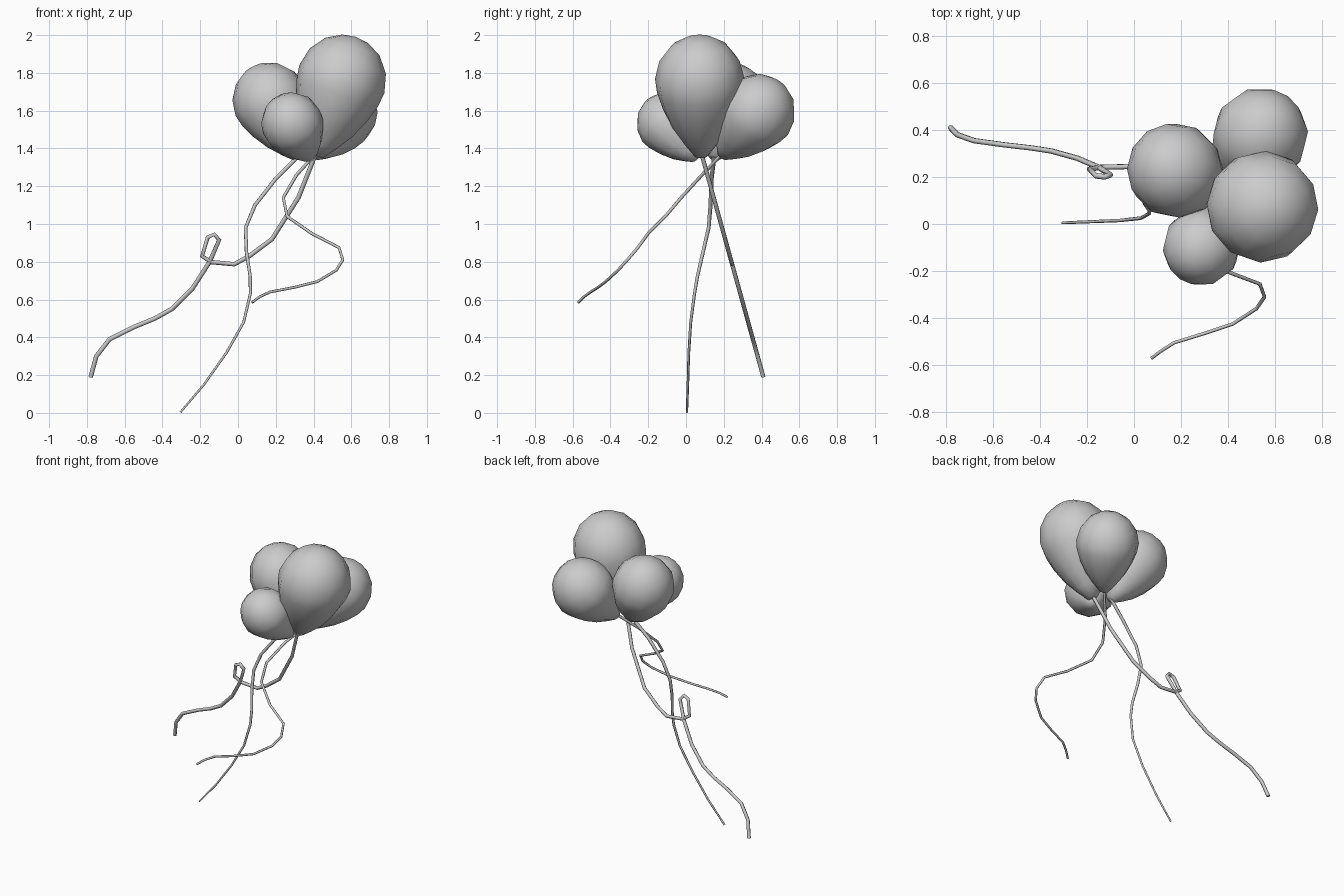
import bpy, bmesh, math
from mathutils import Vector

if "Cube" in bpy.data.objects:
    bpy.data.objects.remove(bpy.data.objects["Cube"])


def balloon(name, tip, centre, radius, sides=12):
    """Teardrop lathed around the line from its tip through its round centre."""
    tip, centre = Vector(tip), Vector(centre)
    axis = centre - tip
    reach = axis.length
    rot = axis.to_track_quat('Z', 'Y')
    # height along the axis, radius
    profile = [(t * reach, r * radius) for t, r in
               [(0.0, 0.15), (0.16, 0.38), (0.36, 0.63), (0.6, 0.84), (0.82, 0.97), (1.0, 1.01)]]
    for deg in (25, 50, 72):
        a = math.radians(deg)
        profile.append((reach + radius * math.sin(a), radius * math.cos(a)))
    bm = bmesh.new()
    rings = []
    for h, r in profile:
        rings.append([bm.verts.new(tip + rot @ Vector((r * math.cos(2 * math.pi * i / sides),
                                                       r * math.sin(2 * math.pi * i / sides), h)))
                      for i in range(sides)])
    low = bm.verts.new(tip)
    top = bm.verts.new(tip + rot @ Vector((0, 0, reach + radius)))
    for i in range(sides):
        j = (i + 1) % sides
        for a, b in zip(rings, rings[1:]):
            bm.faces.new((a[i], a[j], b[j], b[i]))
        bm.faces.new((low, rings[0][j], rings[0][i]))
        bm.faces.new((top, rings[-1][i], rings[-1][j]))
    for f in bm.faces:
        f.smooth = True
    mesh = bpy.data.meshes.new(name)
    bm.to_mesh(mesh)
    bm.free()
    bpy.context.collection.objects.link(bpy.data.objects.new(name, mesh))


def string(name, points, r_start, r_end):
    """Thin tapering tube through the points."""
    curve = bpy.data.curves.new(name, 'CURVE')
    curve.dimensions = '3D'
    curve.bevel_depth = 1.0
    curve.bevel_resolution = 1
    curve.use_fill_caps = True
    s = curve.splines.new('POLY')
    s.points.add(len(points) - 1)
    n = len(points) - 1
    for i, (p, co) in enumerate(zip(s.points, points)):
        p.co = (*co, 1)
        p.radius = r_start + (r_end - r_start) * i / n
    bpy.context.collection.objects.link(bpy.data.objects.new(name, curve))


# Balloons
balloon("large_balloon", (0.415, 0.08, 1.36), (0.55, 0.073, 1.768), 0.235)
balloon("back_balloon", (0.41, 0.19, 1.36), (0.54, 0.38, 1.595), 0.2)
balloon("left_balloon", (0.32, 0.15, 1.35), (0.17, 0.23, 1.657), 0.2)
balloon("small_balloon", (0.385, 0.05, 1.345), (0.285, -0.1, 1.535), 0.163)

# Looped string: lies in one leaning plane, so depth follows height
loop = [(0.415, 1.38), (0.32, 1.14), (0.18, 0.92), (0.06, 0.83), (-0.02, 0.787), (-0.14, 0.798),
        (-0.19, 0.83), (-0.16, 0.93), (-0.125, 0.945), (-0.1, 0.915), (-0.15, 0.8), (-0.24, 0.66),
        (-0.35, 0.55), (-0.44, 0.5), (-0.55, 0.455), (-0.68, 0.39), (-0.75, 0.3), (-0.78, 0.19)]
string("looped_string", [(x, 0.08 + (1.38 - z) * 0.277, z) for x, z in loop], 0.012, 0.012)

# Long string reaching the ground
string("long_string", [(0.32, 0.15, 1.36), (0.2, 0.135, 1.24), (0.09, 0.13, 1.1), (0.04, 0.12, 0.98),
                       (0.045, 0.09, 0.85), (0.065, 0.06, 0.72), (0.065, 0.045, 0.63),
                       (0.03, 0.025, 0.48), (-0.06, 0.015, 0.32), (-0.18, 0.01, 0.15),
                       (-0.305, 0.005, 0.003)], 0.012, 0.006)

# Wavy string drifting to the front
string("wavy_string", [(0.41, 0.19, 1.37), (0.31, 0.085, 1.26), (0.24, -0.025, 1.14), (0.26, -0.11, 1.04),
                       (0.39, -0.2, 0.95), (0.535, -0.255, 0.875), (0.555, -0.31, 0.81),
                       (0.52, -0.36, 0.755), (0.42, -0.425, 0.695), (0.3, -0.465, 0.665),
                       (0.17, -0.505, 0.64), (0.115, -0.54, 0.615), (0.075, -0.57, 0.585)], 0.009, 0.007)
